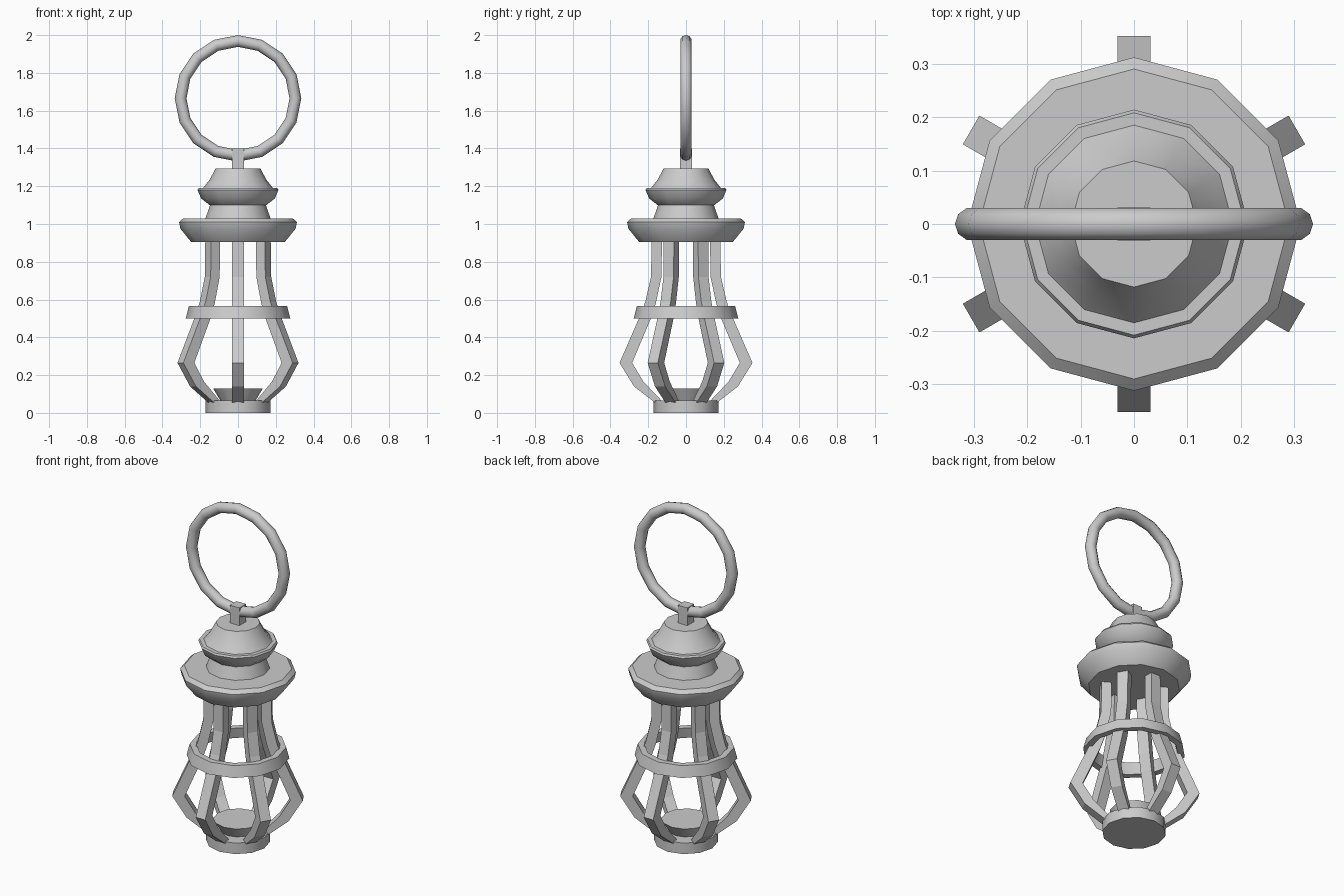
import bpy
import bmesh
import math
from mathutils import Matrix, Vector

if "Cube" in bpy.data.objects:
    bpy.data.objects.remove(bpy.data.objects["Cube"], do_unlink=True)

metal = bpy.data.materials.new("grey_metal")
metal.use_nodes = True
grey = (0.6, 0.6, 0.6, 1)
metal.diffuse_color = grey
metal.node_tree.nodes["Principled BSDF"].inputs["Base Color"].default_value = grey


def finish(name, bm, angle=None):
    bmesh.ops.recalc_face_normals(bm, faces=bm.faces)
    mesh = bpy.data.meshes.new(name)
    bm.to_mesh(mesh)
    bm.free()
    mesh.materials.append(metal)
    obj = bpy.data.objects.new(name, mesh)
    bpy.context.collection.objects.link(obj)
    if angle:
        bpy.ops.object.select_all(action="DESELECT")
        bpy.context.view_layer.objects.active = obj
        obj.select_set(True)
        bpy.ops.object.shade_smooth_by_angle(angle=math.radians(angle))
    return obj


def lathe(name, profile, closed=False, sides=12):
    """Turn (radius, height) points around z; cap the ends or close the loop."""
    bm = bmesh.new()
    loops = [[bm.verts.new((r * math.cos(math.tau * i / sides),
                            r * math.sin(math.tau * i / sides), z))
              for i in range(sides)] for r, z in profile]
    pairs = list(zip(loops, loops[1:]))
    if closed:
        pairs.append((loops[-1], loops[0]))
    else:
        bm.faces.new(loops[0])
        bm.faces.new(loops[-1])
    for a, b in pairs:
        for i in range(sides):
            j = (i + 1) % sides
            bm.faces.new((a[i], a[j], b[j], b[i]))
    return finish(name, bm, 35)


# Base and burner
lathe("base", [(0.172, 0), (0.172, 0.065)])
lathe("burner", [(0.09, 0.06), (0.132, 0.13)])

# Band around the cage
lathe("cage_band", [(0.277, 0.50), (0.26, 0.565), (0.225, 0.565), (0.24, 0.50)], closed=True)

# Roof: wide dish, neck, small dish and cap
lathe("roof", [(0.248, 0.905), (0.305, 0.975), (0.312, 1.01), (0.29, 1.03),
               (0.172, 1.03), (0.148, 1.10)])
lathe("cap", [(0.15, 1.10), (0.195, 1.135), (0.214, 1.18), (0.208, 1.19),
              (0.185, 1.19), (0.15, 1.235), (0.118, 1.295)])

# Six bent cage bars: outer radius, outer height, inner radius, inner height
bar_path = [(0.165, 0.055, 0.12, 0.055), (0.275, 0.14, 0.225, 0.165),
            (0.352, 0.265, 0.285, 0.265), (0.245, 0.51, 0.19, 0.49),
            (0.215, 0.59, 0.16, 0.58), (0.185, 0.72, 0.13, 0.72),
            (0.182, 0.92, 0.127, 0.92)]
half = 0.031
for n in range(6):
    bm = bmesh.new()
    turn = Matrix.Rotation(math.radians(30 + 60 * n), 3, "Z")
    rings = []
    for ro, zo, ri, zi in bar_path:
        corners = [(ro, -half, zo), (ro, half, zo), (ri, half, zi), (ri, -half, zi)]
        rings.append([bm.verts.new(turn @ Vector(c)) for c in corners])
    for a, b in zip(rings, rings[1:]):
        for i in range(4):
            j = (i + 1) % 4
            bm.faces.new((a[i], a[j], b[j], b[i]))
    bm.faces.new(rings[0])
    bm.faces.new(rings[-1])
    finish(f"cage_bar_{n + 1}", bm)

# Hanger block on top
bm = bmesh.new()
bmesh.ops.create_cube(bm, size=1)
bmesh.ops.scale(bm, vec=(0.062, 0.062, 0.12), verts=bm.verts)
bmesh.ops.translate(bm, vec=(0, 0, 1.34), verts=bm.verts)
finish("hanger_block", bm)

# Carrying ring
bpy.ops.mesh.primitive_torus_add(major_segments=16, minor_segments=10,
                                 major_radius=0.304, minor_radius=0.031,
                                 location=(0, 0, 1.665),
                                 rotation=(math.pi / 2, 0, 0))
ring = bpy.context.object
ring.name = "carrying_ring"
ring.data.materials.append(metal)
bpy.ops.object.shade_smooth_by_angle(angle=math.radians(60))
